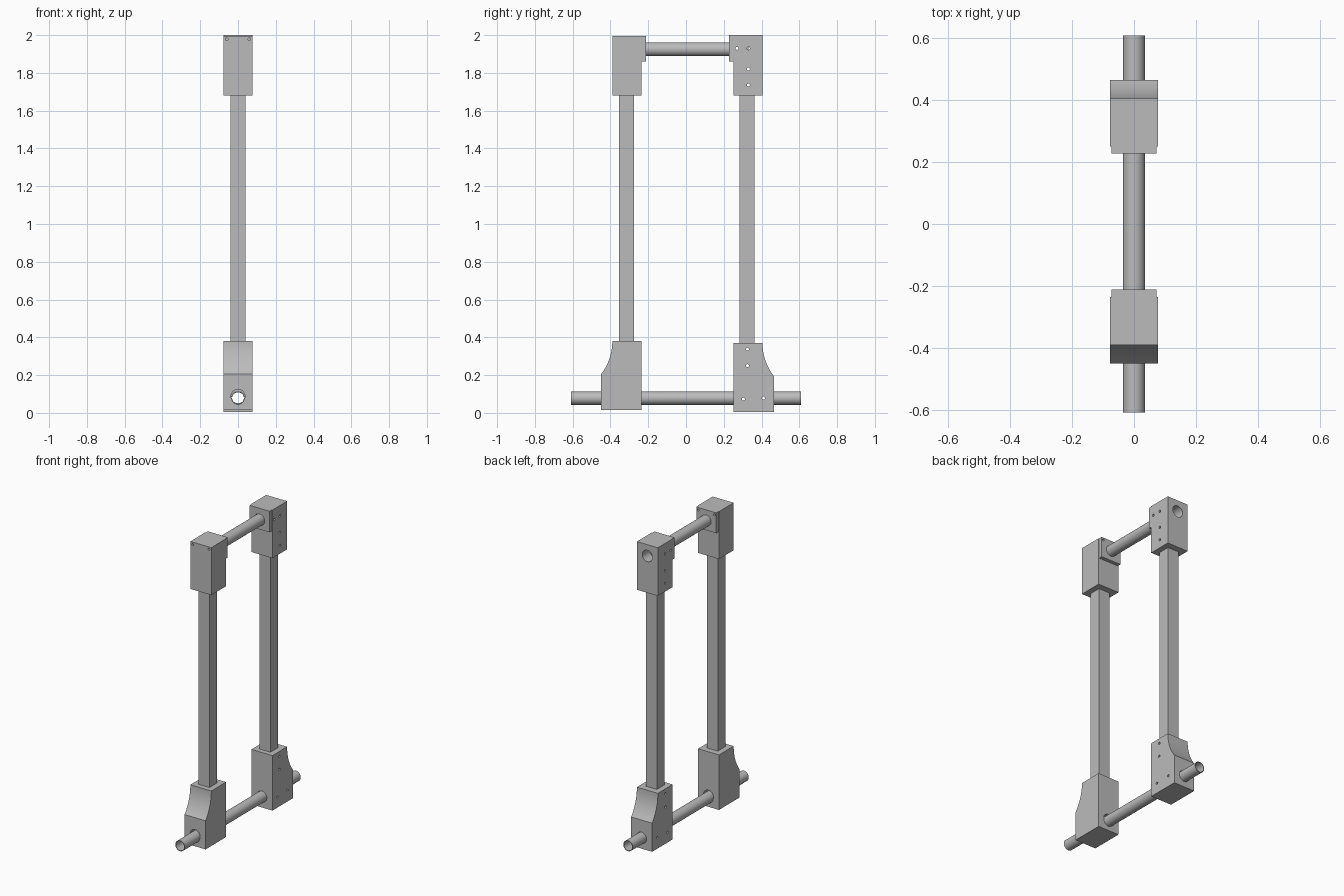
import bpy, bmesh, math
from mathutils import Matrix, Vector

cube = bpy.data.objects.get("Cube")
if cube:
    bpy.data.objects.remove(cube, do_unlink=True)

grey = bpy.data.materials.new("plain grey")
grey.use_nodes = True
grey.diffuse_color = (0.5, 0.5, 0.5, 1)
grey.node_tree.nodes["Principled BSDF"].inputs["Base Color"].default_value = (0.5, 0.5, 0.5, 1)


def finish(name, bm):
    bmesh.ops.recalc_face_normals(bm, faces=bm.faces)
    mesh = bpy.data.meshes.new(name)
    bm.to_mesh(mesh)
    bm.free()
    mesh.materials.append(grey)
    obj = bpy.data.objects.new(name, mesh)
    bpy.context.collection.objects.link(obj)
    return obj


def box(name, x, y, z):
    """Box from three (low, high) ranges."""
    bm = bmesh.new()
    bmesh.ops.create_cube(bm, size=1)
    for v in bm.verts:
        v.co = [r[0] if c < 0 else r[1] for c, r in zip(v.co, (x, y, z))]
    return finish(name, bm)


def rod(name, centre, length, radius, axis, sides=32):
    """Solid cylinder along X or Y."""
    bm = bmesh.new()
    turn = Matrix.Rotation(math.pi / 2, 4, "Y" if axis == "X" else "X")
    bmesh.ops.create_cone(bm, cap_ends=True, segments=sides, radius1=radius, radius2=radius,
                          depth=length, matrix=Matrix.Translation(centre) @ turn)
    return finish(name, bm)


def extrude_profile(name, points, half):
    """Extrude a (y, z) outline across x."""
    bm = bmesh.new()
    face = bm.faces.new([bm.verts.new((-half, y, z)) for y, z in points])
    side = bmesh.ops.extrude_face_region(bm, geom=[face])["geom"]
    for v in side:
        if isinstance(v, bmesh.types.BMVert):
            v.co.x = half
    return finish(name, bm)


def boolean(obj, tool, operation="DIFFERENCE"):
    mod = obj.modifiers.new("cut", "BOOLEAN")
    mod.operation, mod.solver, mod.object = operation, "EXACT", tool
    bpy.context.view_layer.objects.active = obj
    bpy.ops.object.modifier_apply(modifier=mod.name)
    bpy.data.objects.remove(tool, do_unlink=True)


def smooth(obj):
    bpy.ops.object.select_all(action="DESELECT")
    obj.select_set(True)
    bpy.context.view_layer.objects.active = obj
    bpy.ops.object.shade_smooth_by_angle(angle=math.radians(30))


HALF = 0.077        # half width of every bracket
LOW_Z, HIGH_Z = 0.078, 1.925   # heights of the two pipes


def upper_bracket(name, side, centre, top):
    """Block on top of a post with a collar facing the middle."""
    inner, outer = centre - side * 0.077, centre + side * 0.077
    block = box(name, (-HALF, HALF), sorted((inner, outer)), (1.68, top))
    collar = box("collar", (-0.073, 0.073),
                 sorted((inner - side * 0.024, inner + side * 0.02)), (1.86, top))
    boolean(block, collar, "UNION")
    return block


def lower_bracket(name, side, centre, base):
    """Foot block with a concave outer shoulder."""
    inner, outer = centre - side * 0.077, centre + side * 0.077
    radius, top = 0.285, base + 0.365
    sweep = math.asin(0.175 / radius)
    pts = [(outer + side * 0.06, base), (inner, base), (inner, top)]
    for i in range(17):
        a = sweep * i / 16
        pts.append((outer + side * radius * (1 - math.cos(a)), top - radius * math.sin(a)))
    return extrude_profile(name, pts, HALF)


# Brackets and posts
front_top = upper_bracket("front_upper_bracket", -1, -0.313, 1.995)
rear_top = upper_bracket("rear_upper_bracket", 1, 0.328, 2.0)
front_foot = lower_bracket("front_lower_bracket", -1, -0.313, 0.015)
rear_foot = lower_bracket("rear_lower_bracket", 1, 0.328, 0.005)
front_post = box("front_post", (-0.04, 0.04), (-0.356, -0.276), (0.14, 1.85))
rear_post = box("rear_post", (-0.04, 0.04), (0.283, 0.363), (0.14, 1.85))

# Hollow pipes
lower_pipe = rod("lower_pipe", (0, 0, LOW_Z), 1.216, 0.035, "Y", 48)
boolean(lower_pipe, rod("bore", (0, 0, LOW_Z), 2, 0.031, "Y", 48))
upper_pipe = rod("upper_pipe", (0, -0.015, HIGH_Z), 0.69, 0.036, "Y", 48)
boolean(upper_pipe, rod("bore", (0, 0.05, HIGH_Z), 0.77, 0.031, "Y", 48))

# Pipe holes through the brackets
boolean(front_foot, rod("hole", (0, -0.35, LOW_Z + 0.01), 0.5, 0.037, "Y", 48))
boolean(rear_foot, rod("hole", (0, 0.35, LOW_Z), 0.5, 0.0365, "Y", 48))
boolean(rear_top, rod("hole", (0, 0.35, HIGH_Z), 0.5, 0.0375, "Y", 48))

# Screw holes across the rear brackets and whatever they hold
for y, z, parts in (
        (0.27, 1.93, (rear_top, upper_pipe)), (0.33, 1.93, (rear_top,)),
        (0.33, 1.82, (rear_top, rear_post)), (0.33, 1.735, (rear_top, rear_post)),
        (0.325, 0.337, (rear_foot, rear_post)), (0.325, 0.25, (rear_foot, rear_post)),
        (0.304, 0.073, (rear_foot, lower_pipe)), (0.41, 0.078, (rear_foot, lower_pipe))):
    for part in parts:
        boolean(part, rod("hole", (0, y, z), 0.4, 0.008, "X", 16))

# Small holes through the front upper bracket corners
for x in (-0.06, 0.06):
    boolean(front_top, rod("hole", (x, -0.3, 1.979), 0.5, 0.007, "Y", 16))

for part in (front_top, rear_top, front_foot, rear_foot, lower_pipe, upper_pipe, rear_post):
    smooth(part)
